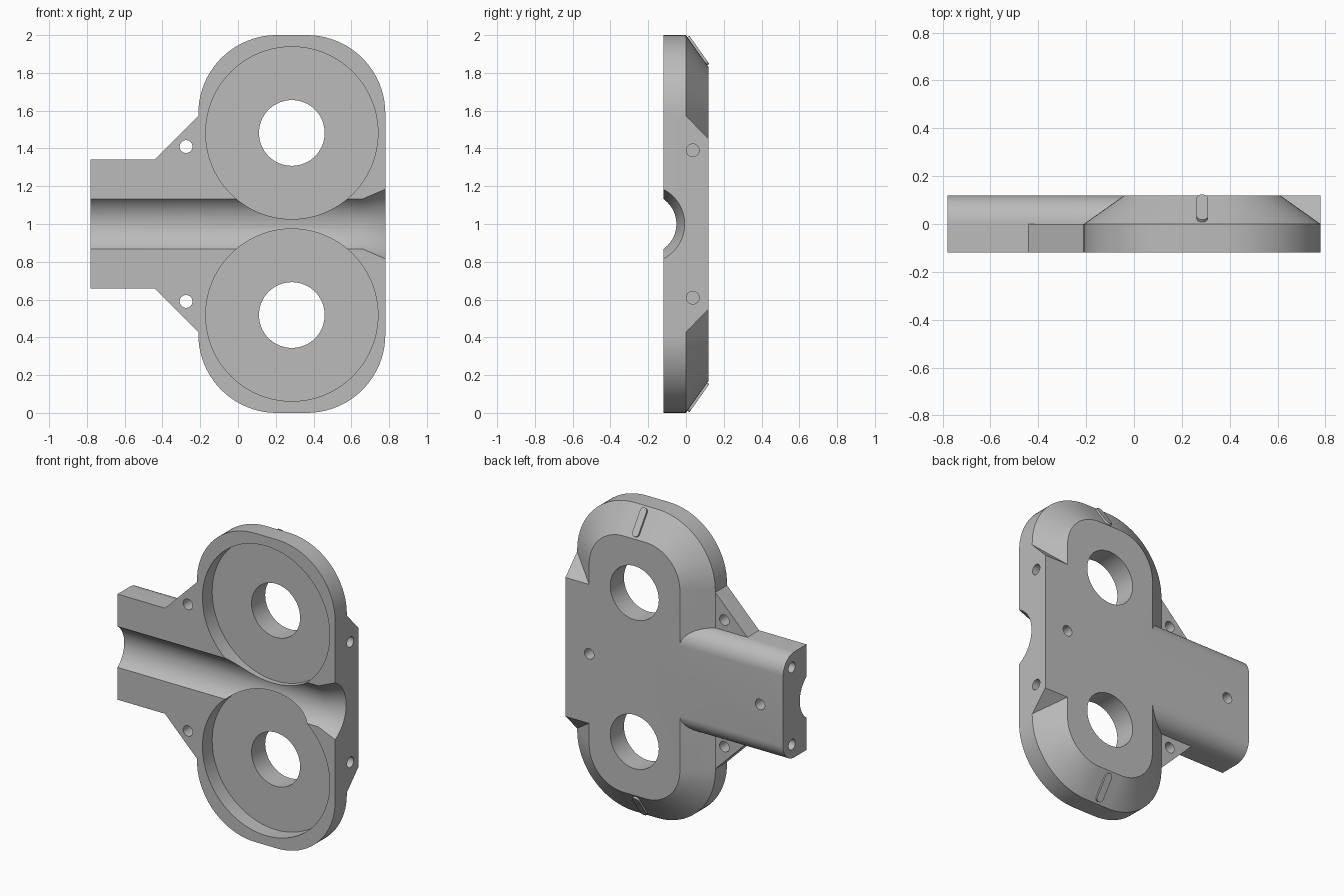
import bpy, bmesh, math
from mathutils import Matrix, Vector

if "Cube" in bpy.data.objects:
    bpy.data.objects.remove(bpy.data.objects["Cube"])

CX, F, B = 0.285, -0.12, 0.12      # wheel column centre, front and back planes
grey = bpy.data.materials.new("light_grey")
grey.diffuse_color = (0.5, 0.5, 0.5, 1)
grey.use_nodes = True
grey.node_tree.nodes["Principled BSDF"].inputs["Base Color"].default_value = grey.diffuse_color


def loft(name, rings):
    """Skin a list of equal-length closed rings and cap both ends."""
    bm = bmesh.new()
    loops = [[bm.verts.new(p) for p in r] for r in rings]
    n = len(loops[0])
    for a, b in zip(loops, loops[1:]):
        for i in range(n):
            j = (i + 1) % n
            bm.faces.new((a[i], a[j], b[j], b[i]))
    bm.faces.new(loops[0][::-1])
    bm.faces.new(loops[-1])
    bmesh.ops.recalc_face_normals(bm, faces=bm.faces)
    me = bpy.data.meshes.new(name)
    bm.to_mesh(me)
    bm.free()
    me.materials.append(grey)
    ob = bpy.data.objects.new(name, me)
    bpy.context.collection.objects.link(ob)
    return ob


def arc(u, v, r, a0, a1, n):
    return [(u + r * math.cos(math.radians(a0 + (a1 - a0) * i / n)),
             v + r * math.sin(math.radians(a0 + (a1 - a0) * i / n))) for i in range(n + 1)]


def rounded(hx, hz, r):
    pts = []
    for sx, sz, a in ((1, 1, 0), (-1, 1, 90), (-1, -1, 180), (1, -1, 270)):
        pts += arc(CX + sx * (hx - r), 1 + sz * (hz - r), r, a, a + 90, 20)
    return pts


def along_y(pts, *ys):
    return [[(x, y, z) for x, z in pts] for y in ys]


def along_x(pts, *xs):
    return [[(x, y, z) for y, z in pts] for x in xs]


def circle(u, v, r, n=32):
    return arc(u, v, r, 0, 360, n)[:-1]


def boolean(target, tool, op):
    mod = target.modifiers.new("bool", 'BOOLEAN')
    mod.operation, mod.solver, mod.object = op, 'EXACT', tool
    bpy.context.view_layer.objects.active = target
    bpy.ops.object.modifier_apply(modifier=mod.name)
    bpy.data.objects.remove(tool, do_unlink=True)


# Plate: straight front rim, bevelled back
outer, inner = rounded(0.495, 1.0, 0.415), rounded(0.325, 0.83, 0.245)
body = loft("housing", along_y(outer, F, 0) + along_y(inner, B))

# Side block filling the bevel on the right
block = [(-0.05, 0.427), (0, 0.427), (B, 0.55), (B, 1.45), (0, 1.573), (-0.05, 1.573)]
boolean(body, loft("side_block", along_x(block, 0.45, 0.78)), 'UNION')

# Stem with rounded back edges
r = 0.115
stem = ([(F, 0.658)] + arc(B - r, 0.658 + r, r, -90, 0, 12)
        + arc(B - r, 1.342 - r, r, 0, 90, 12) + [(F, 1.342)])
boolean(body, loft("stem", along_x(stem, -0.78, 0.2)), 'UNION')

# Gussets between stem and plate
for s in (1, -1):
    tri = [(-0.44, 1 + s * 0.342), (-0.207, 1 + s * 0.575), (0, 1 + s * 0.575),
           (0, 1 + s * 0.25), (-0.44, 1 + s * 0.25)]
    boolean(body, loft("gusset", along_y(tri, F, 0)), 'UNION')

# Round channel along the front with a flared mouth
channel = [[(x, y, z) for y, z in circle(-0.213, 1, rad, 80)]
           for x, rad in ((-0.9, 0.162), (0.66, 0.162), (0.80, 0.2135))]
boolean(body, loft("channel", channel), 'DIFFERENCE')

# Pockets, axle holes and screw holes, mirrored about the middle
for s in (1, -1):
    cuts = [along_y(circle(CX, 1 + s * 0.482, 0.456, 96), -0.3, -0.02),
            along_y(circle(CX, 1 + s * 0.482, 0.174, 64), -0.3, 0.3),
            along_y(circle(-0.275, 1 + s * 0.41, 0.034), -0.3, 0.3),
            along_x(circle(0.036, 1 + s * 0.39, 0.034), 0.58, 0.9),
            along_x(circle(0.03, 1 + s * 0.25, 0.034), -0.9, -0.58)]
    for c in cuts:
        boolean(body, loft("cutter", c), 'DIFFERENCE')
for x in (0.61, -0.615):
    boolean(body, loft("cutter", along_y(circle(x, 1, 0.034), 0.02, 0.3)), 'DIFFERENCE')

# Raised pill-shaped marks on the bevels
parts = [body]
pill = arc(0.068, 0, 0.023, -90, 90, 10) + arc(-0.068, 0, 0.023, 90, 270, 10)
for s, label in ((1, "upper"), (-1, "lower")):
    d = Vector((0, 0.12, -0.17 * s)).normalized()
    n = Vector((0, 0.17, 0.12 * s)).normalized()
    c = Vector((CX, 0.061, 1 + s * 0.915))
    rings = [[c + d * u + Vector((v, 0, 0)) + n * h for u, v in pill] for h in (-0.008, 0.012)]
    parts.append(loft(label + "_mark", rings))

bpy.ops.object.select_all(action='DESELECT')
for ob in parts:
    ob.select_set(True)
bpy.context.view_layer.objects.active = body
bpy.ops.object.shade_smooth_by_angle(angle=math.radians(25))
